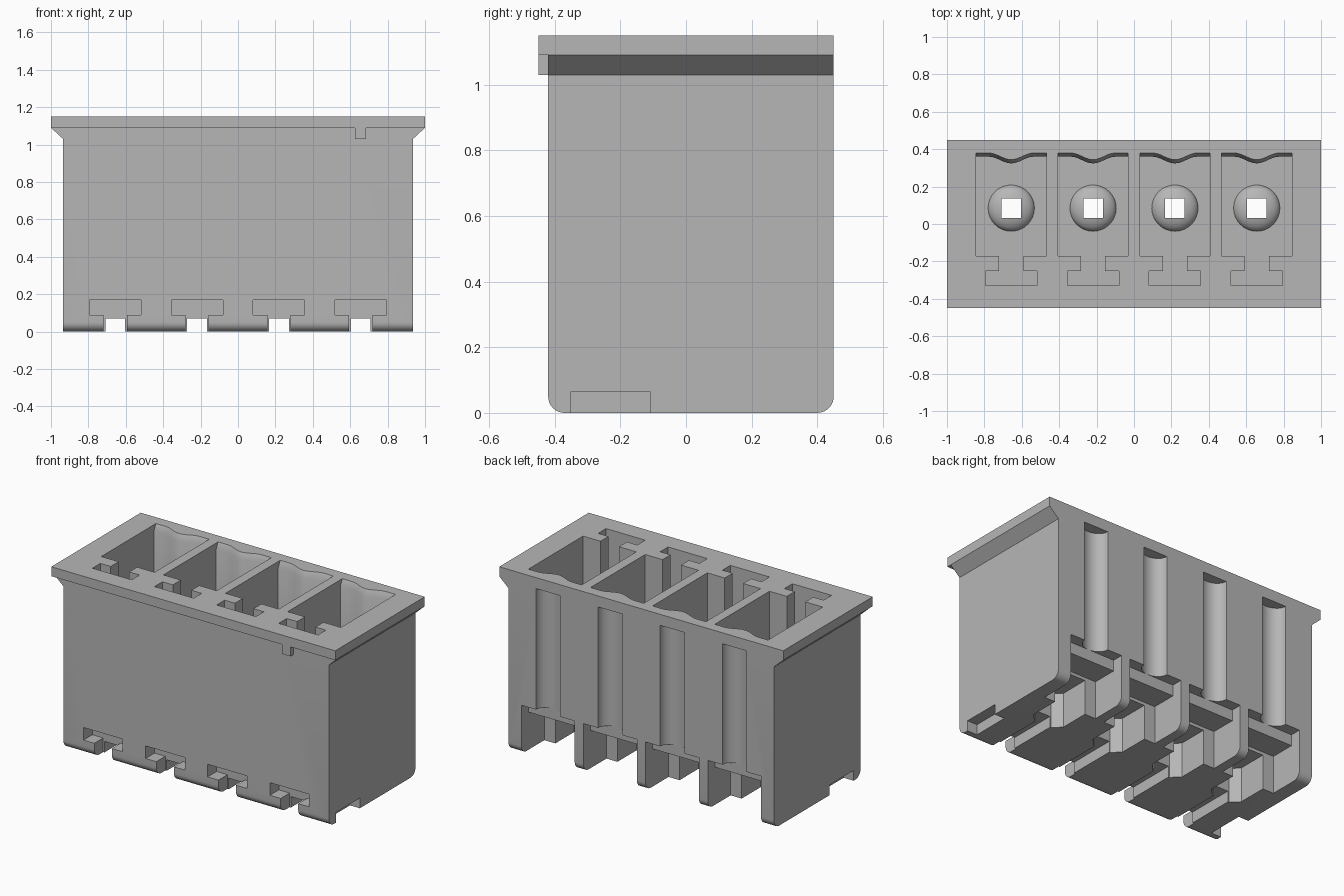
import bpy, bmesh, math
from mathutils import Vector

cube = bpy.data.objects.get("Cube")
if cube:
    bpy.data.objects.remove(cube, do_unlink=True)

PITCH = 0.4375
CELLS = [(i - 1.5) * PITCH for i in range(4)]

grey = bpy.data.materials.new("light_grey_plastic")
grey.use_nodes = True
grey.diffuse_color = (0.47, 0.47, 0.47, 1)
grey.node_tree.nodes["Principled BSDF"].inputs["Base Color"].default_value = (0.47, 0.47, 0.47, 1)


def prism(name, outline, axis, levels, centres=(0,), lean=0):
    """Sweep an outline along an axis through levels; lean moves the rear of the last ring."""
    place = {"x": lambda a, b, h: (h, a, b),
             "y": lambda a, b, h: (a, h, b),
             "z": lambda a, b, h: (a, b, h)}[axis]
    bm = bmesh.new()
    for c in centres:
        rings = []
        for h in levels:
            push = lean if h == levels[-1] else 0
            rings.append([bm.verts.new(Vector(place(a, b + (push if b > 0.3 else 0), h)) + Vector((c, 0, 0)))
                          for a, b in outline])
        bm.faces.new(rings[0])
        bm.faces.new(rings[-1])
        for low, high in zip(rings, rings[1:]):
            for i in range(len(low)):
                j = (i + 1) % len(low)
                bm.faces.new((low[i], low[j], high[j], high[i]))
    bmesh.ops.recalc_face_normals(bm, faces=bm.faces)
    return finish(name, bm)


def finish(name, bm):
    mesh = bpy.data.meshes.new(name)
    bm.to_mesh(mesh)
    bm.free()
    mesh.materials.append(grey)
    obj = bpy.data.objects.new(name, mesh)
    bpy.context.collection.objects.link(obj)
    return obj


def rect(a0, a1, b0, b1):
    return [(a0, b0), (a1, b0), (a1, b1), (a0, b1)]


def mirrored(half):
    return half + [(-a, b) for a, b in reversed(half)]


def combine(tool, operation):
    mod = housing.modifiers.new(tool.name, "BOOLEAN")
    mod.object = tool
    mod.operation = operation
    mod.solver = "EXACT"
    bpy.context.view_layer.objects.active = housing
    bpy.ops.object.modifier_apply(modifier=mod.name)
    bpy.data.objects.remove(tool, do_unlink=True)


def arc(cx, cy, rx, ry, start, end, steps):
    angles = [math.radians(start + (end - start) * i / steps) for i in range(steps + 1)]
    return [(cx + rx * math.cos(t), cy + ry * math.sin(t)) for t in angles]


# Main block with rounded lower edges
R = 0.05
side = (arc(-0.42 + R, R, R, R, 270, 180, 8) + [(-0.42, 1.15), (0.45, 1.15)]
        + arc(0.45 - R, R, R, R, 0, -90, 8))
housing = prism("housing", side, "x", (-0.935, 0.935))

# Top rim with sloped ends, front lip and key tab
rim = mirrored([(0.935, 1.03), (1, 1.09), (1, 1.15)])
combine(prism("rim", rim, "y", (-0.42, 0.45)), "UNION")
combine(prism("front_lip", rect(-1, 1, 1.09, 1.15), "y", (-0.45, -0.4)), "UNION")
combine(prism("key_tab", rect(0.625, 0.685, 1.03, 1.1), "y", (-0.45, -0.4)), "UNION")

# Sockets with a T-shaped keyway and a bulged rear wall
bump = [(0.12 - 0.24 * i / 12, 0.36 - 0.018 * (1 - math.cos(2 * math.pi * i / 12))) for i in range(13)]
front_half = [(0.138, -0.33), (0.138, -0.25), (0.065, -0.25), (0.065, -0.17),
              (0.1875, -0.17), (0.1875, 0.36)]
socket = front_half + bump + [(-a, b) for a, b in reversed(front_half)]
combine(prism("socket", socket, "z", (0.38, 1.11, 1.16), CELLS, 0.025), "DIFFERENCE")

# Domed boss around each pin hole
bm = bmesh.new()
for c in CELLS:
    ball = bmesh.ops.create_uvsphere(bm, u_segments=32, v_segments=16, radius=0.125)["verts"]
    for v in ball:
        v.co.z *= 0.5
        v.co += Vector((c, 0.085, 0.375))
    # keep the underside inside the socket floor
    for v in ball:
        v.co.z = max(v.co.z, 0.36)
bmesh.ops.remove_doubles(bm, verts=bm.verts, dist=0.0001)
low = [f for f in bm.faces if all(v.co.z < 0.3601 for v in f.verts)]
bmesh.ops.delete(bm, geom=low, context="FACES")
bmesh.ops.holes_fill(bm, edges=[e for e in bm.edges if e.is_boundary])
bmesh.ops.recalc_face_normals(bm, faces=bm.faces)
combine(finish("boss", bm), "UNION")

# Open rear bays, stepped underneath
bay = [(0.5, -0.1), (0.5, 0.31), (0.38, 0.31), (0.38, 0.24), (0.22, 0.24), (0.22, -0.1)]
for c in CELLS:
    combine(prism("rear_bay", bay, "x", (c - 0.1875, c + 0.1875)), "DIFFERENCE")
recess = mirrored([(0.06, -0.02), (0.11, 0.03), (0.11, 0.3)])
combine(prism("pin_recess", recess, "z", (-0.1, 0.22), CELLS), "DIFFERENCE")
combine(prism("pin_hole", rect(-0.052, 0.052, 0.033, 0.137), "z", (-0.1, 0.6), CELLS), "DIFFERENCE")

# Front T-shaped feet slots and the channels behind them
tee = mirrored([(0.062, -0.1), (0.062, 0.09), (0.138, 0.09), (0.138, 0.17)])
combine(prism("foot_slot", tee, "y", (-0.5, -0.33), CELLS), "DIFFERENCE")
combine(prism("foot_channel", rect(-0.053, 0.053, -0.1, 0.07), "y", (-0.4, 0.1), CELLS), "DIFFERENCE")

# Rounded grooves down the rear wall
groove = arc(0, 0.45, 0.085, 0.07, 180, 360, 14) + [(0.085, 0.5), (-0.085, 0.5)]
combine(prism("rear_groove", groove, "z", (0.25, 1.08), CELLS), "DIFFERENCE")

# Notches under both end walls
for s in (-1, 1):
    ends = sorted((s * 0.865, s * 1.1))
    combine(prism("end_notch", rect(-0.35, -0.11, -0.1, 0.065), "x", ends), "DIFFERENCE")

# One material, smooth curves with sharp edges
housing.data.materials.clear()
housing.data.materials.append(grey)
for p in housing.data.polygons:
    p.material_index = 0
bpy.ops.object.select_all(action="DESELECT")
housing.select_set(True)
bpy.context.view_layer.objects.active = housing
bpy.ops.object.shade_smooth_by_angle(angle=math.radians(30))
